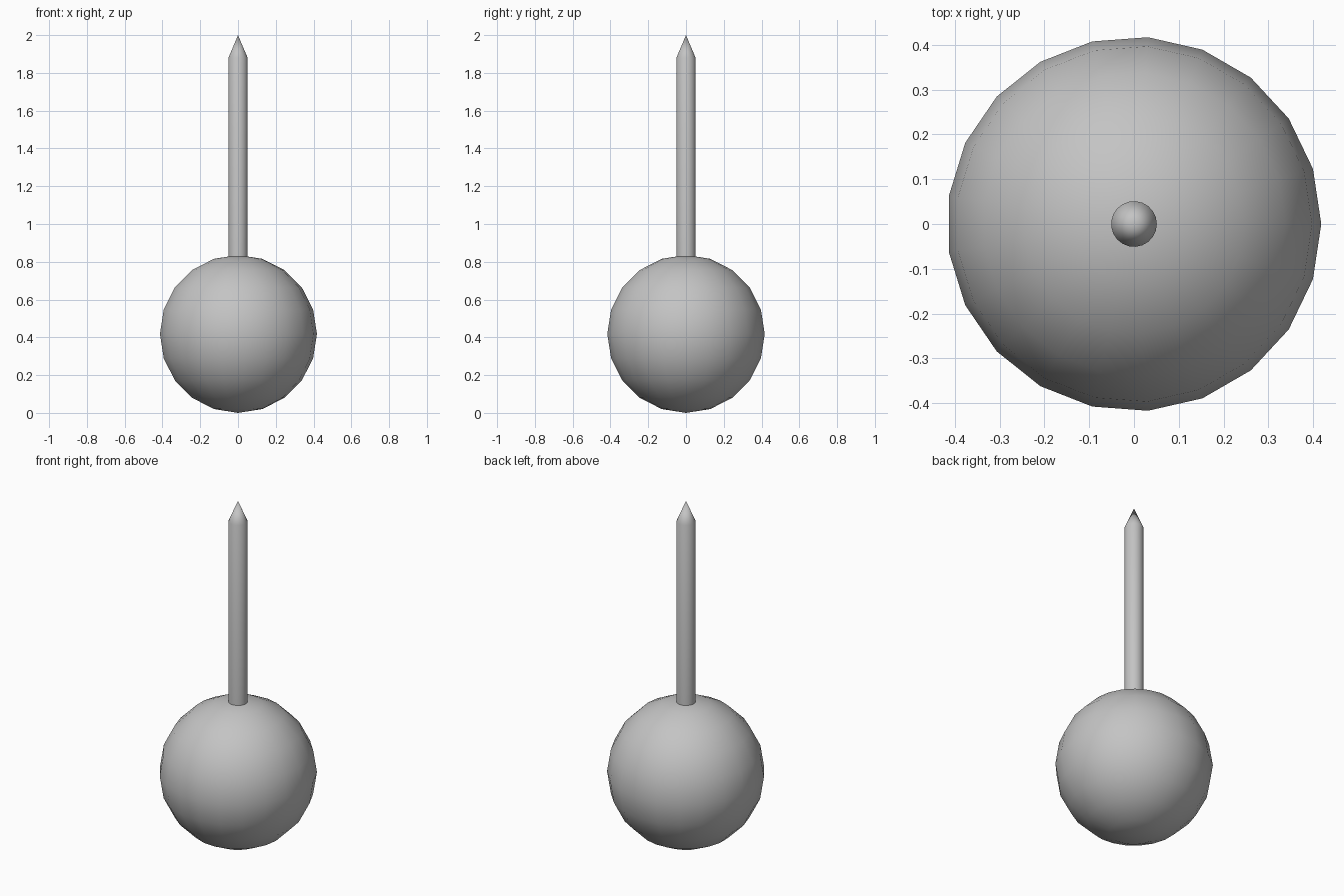
import bpy
import bmesh
from math import sin, cos, pi, radians

cube = bpy.data.objects.get("Cube")
if cube:
    bpy.data.objects.remove(cube, do_unlink=True)

SIDES = 21
RADIUS = 0.418

# Single grey material
grey = bpy.data.materials.new("plain_grey")
grey.use_nodes = True
colour = (0.55, 0.55, 0.55, 1)
grey.diffuse_color = colour
grey.node_tree.nodes["Principled BSDF"].inputs["Base Color"].default_value = colour


def lathe(name, profile):
    """Spin a (radius, height) profile around z into a smooth closed solid."""
    bm = bmesh.new()
    verts = [bm.verts.new((r, 0, z)) for r, z in profile]
    edges = [bm.edges.new(pair) for pair in zip(verts, verts[1:])]
    bmesh.ops.spin(bm, geom=verts + edges, cent=(0, 0, 0), axis=(0, 0, 1),
                   angle=2 * pi, steps=SIDES, use_merge=True)
    bmesh.ops.remove_doubles(bm, verts=bm.verts, dist=0.0001)
    bmesh.ops.recalc_face_normals(bm, faces=bm.faces)
    mesh = bpy.data.meshes.new(name)
    bm.to_mesh(mesh)
    bm.free()
    mesh.materials.append(grey)
    obj = bpy.data.objects.new(name, mesh)
    bpy.context.collection.objects.link(obj)
    bpy.ops.object.select_all(action='DESELECT')
    obj.select_set(True)
    bpy.context.view_layer.objects.active = obj
    bpy.ops.object.shade_smooth_by_angle(angle=radians(30))
    return obj


# Round head resting on the ground
rings = 10
lathe("ball_head", [(RADIUS * sin(pi * i / rings), RADIUS - RADIUS * cos(pi * i / rings))
                    for i in range(rings + 1)])

# Straight shaft rising from the head, ending in a sharp point
lathe("pointed_shaft", [(0, 0.8), (0.051, 0.8), (0.051, 1.88), (0, 2)])
